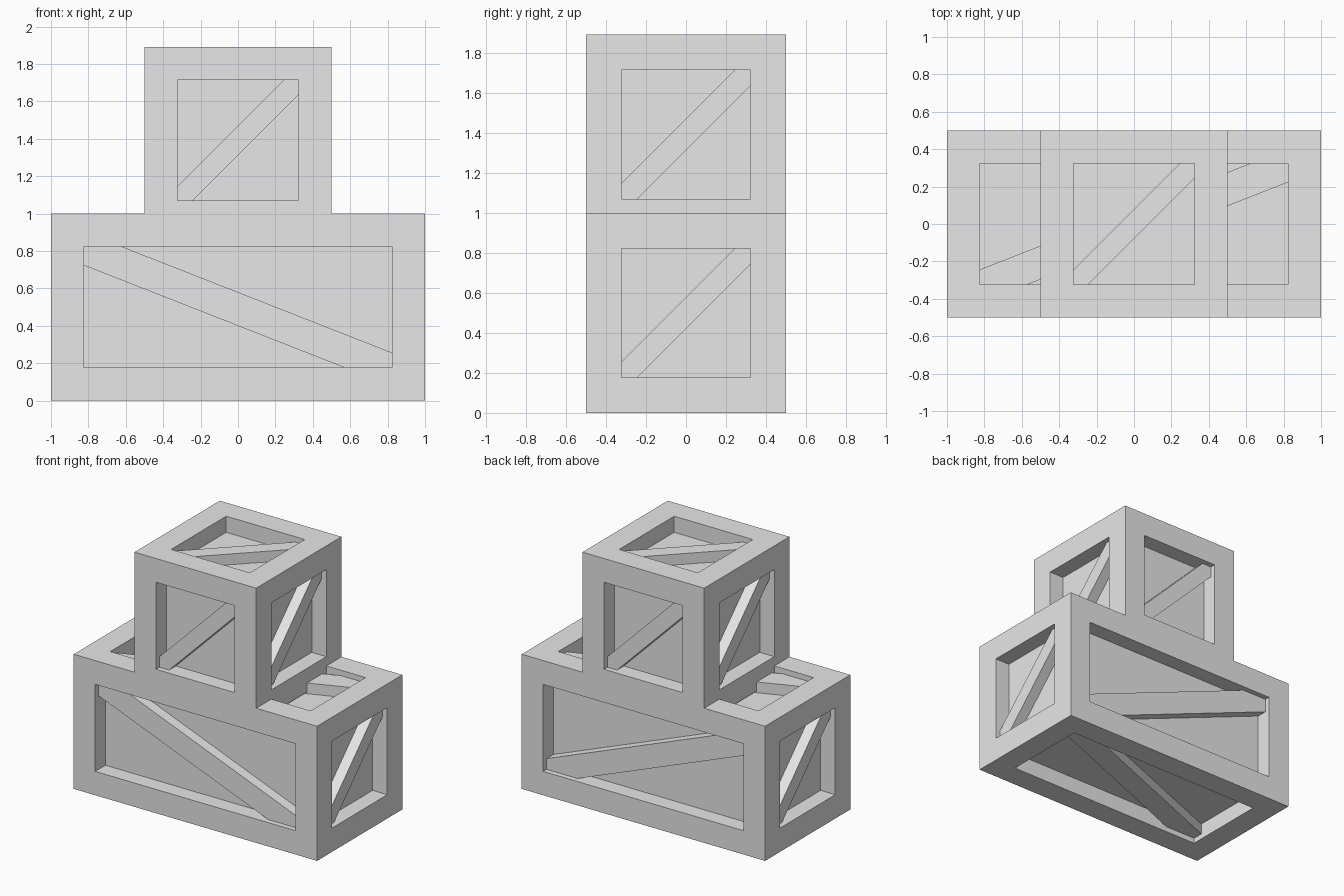
import bpy
import bmesh
from mathutils import Matrix, Vector

if "Cube" in bpy.data.objects:
    bpy.data.objects.remove(bpy.data.objects["Cube"], do_unlink=True)

MARGIN = 0.177   # width of the frame boards
RECESS = 0.12    # depth of the sunken panels
REVEAL = 0.04    # brace face behind the frame face

# Single flat colour
grey = bpy.data.materials.new("plain_grey")
grey.use_nodes = True
grey.diffuse_color = (0.8, 0.8, 0.8, 1)
grey.node_tree.nodes["Principled BSDF"].inputs["Base Color"].default_value = (0.8, 0.8, 0.8, 1)


def add_object(name, bm):
    bmesh.ops.recalc_face_normals(bm, faces=bm.faces[:])
    mesh = bpy.data.meshes.new(name)
    bm.to_mesh(mesh)
    bm.free()
    mesh.materials.append(grey)
    obj = bpy.data.objects.new(name, mesh)
    bpy.context.scene.collection.objects.link(obj)
    return obj


def crate_body(name, size, center):
    """Box with a frame and a sunken panel on every side."""
    bm = bmesh.new()
    bmesh.ops.create_cube(bm, size=1, matrix=Matrix.Translation(center) @ Matrix.Diagonal((*size, 1)))
    panels = bm.faces[:]
    bmesh.ops.inset_individual(bm, faces=panels, thickness=MARGIN, use_even_offset=True)
    for face in bmesh.ops.extrude_discrete_faces(bm, faces=panels)["faces"]:
        face.normal_update()
        bmesh.ops.translate(bm, verts=face.verts[:], vec=face.normal * -RECESS)
    add_object(name, bm)


def brace(name, size, center, normal, up, direction):
    """Diagonal board, trimmed to the opening it crosses."""
    normal, up = Vector(normal), Vector(up)
    right = up.cross(normal)
    extent = [abs(axis.dot(size)) / 2 for axis in (right, up, normal)]
    a, b = extent[0] - MARGIN, extent[1] - MARGIN
    slope = direction * b / a
    half, shift = (0.09, -0.01) if a > b + 0.01 else (0.079, 0)

    bm = bmesh.new()
    bmesh.ops.create_grid(bm, x_segments=1, y_segments=1, size=1, matrix=Matrix.Diagonal((a, b, 1, 1)))
    for side in (1, -1):
        bmesh.ops.bisect_plane(bm, geom=bm.verts[:] + bm.edges[:] + bm.faces[:],
                               plane_co=(0, shift + side * half, 0),
                               plane_no=Vector((-slope, 1, 0)) * side, clear_outer=True)
    top = bmesh.ops.extrude_face_region(bm, geom=bm.faces[:])["geom"]
    bmesh.ops.translate(bm, verts=[v for v in top if isinstance(v, bmesh.types.BMVert)],
                        vec=(0, 0, RECESS - REVEAL))
    place = Matrix((right, up, normal)).transposed().to_4x4()
    place.translation = center + normal * (extent[2] - RECESS)
    bm.transform(place)
    add_object(name, bm)


# Side name: outward normal, up direction
SIDES = {
    "front": ((0, -1, 0), (0, 0, 1)),
    "back": ((0, 1, 0), (0, 0, 1)),
    "left": ((1, 0, 0), (0, 0, 1)),
    "right": ((-1, 0, 0), (0, 0, 1)),
    "top": ((0, 0, 1), (0, 1, 0)),
    "bottom": ((0, 0, -1), (0, 1, 0)),
}


def crate(name, size, center, falling=()):
    size, center = Vector(size), Vector(center)
    crate_body(name + "_body", size, center)
    for side, (normal, up) in SIDES.items():
        brace(f"{name}_{side}_brace", size, center, normal, up, -1 if side in falling else 1)


# Long crate below, square crate resting in its top recess
crate("lower_crate", (2, 1, 1), (0, 0, 0.5), falling=("front", "bottom"))
crate("upper_crate", (1, 1, 1), (0, 0, 1.392))
